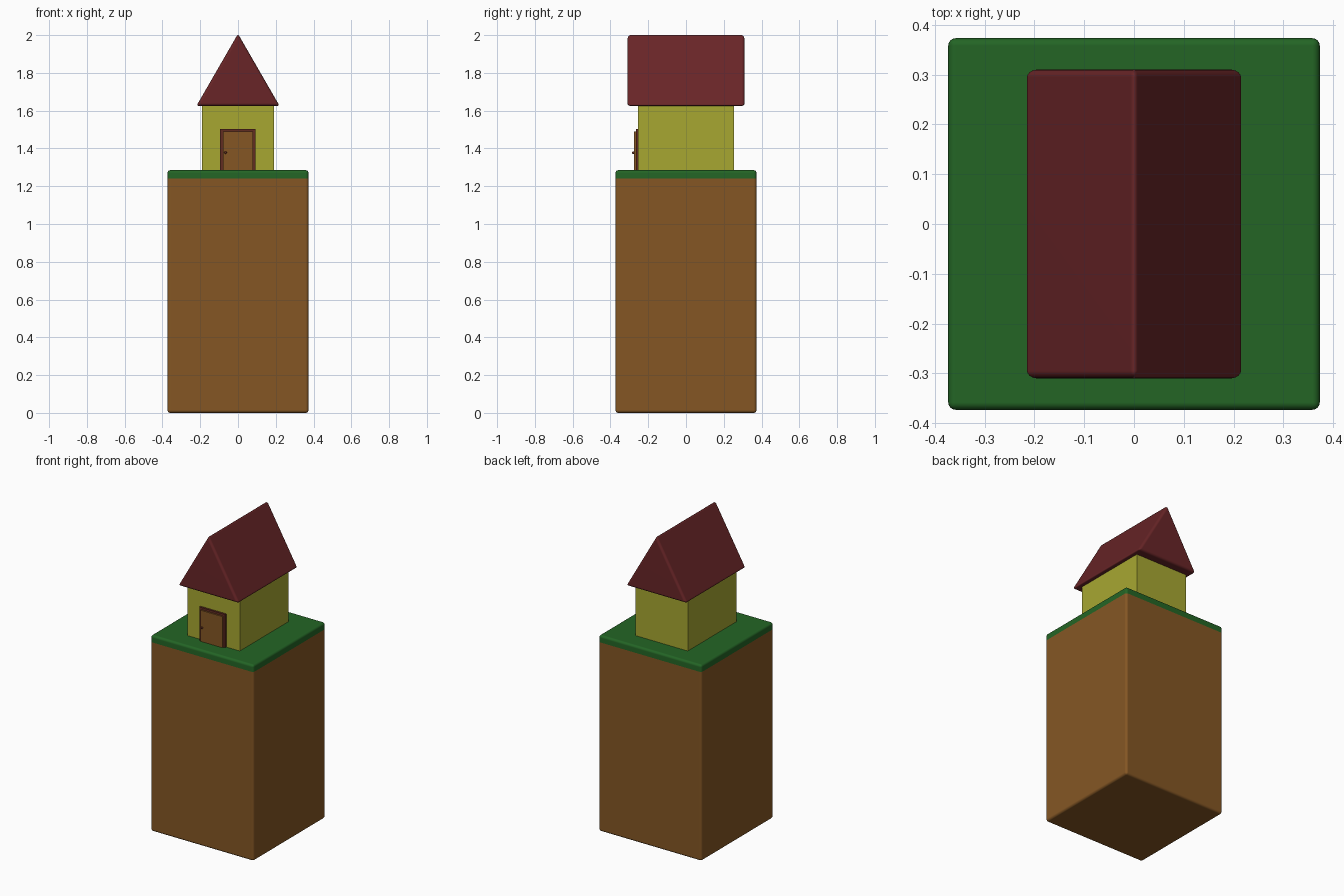
import bpy
import bmesh
import math
from mathutils import Vector

cube = bpy.data.objects.get("Cube")
if cube:
    bpy.data.objects.remove(cube, do_unlink=True)


def material(name, rgb):
    mat = bpy.data.materials.new(name)
    mat.use_nodes = True
    mat.diffuse_color = (*rgb, 1)
    mat.node_tree.nodes["Principled BSDF"].inputs["Base Color"].default_value = (*rgb, 1)
    return mat


EARTH = material("earth brown", (0.232, 0.094, 0.0175))
GRASS = material("grass green", (0.017, 0.130, 0.0185))
WALL = material("wall yellow", (0.39, 0.39, 0.031))
ROOF = material("roof red", (0.140, 0.0185, 0.0203))
FRAME = material("frame red brown", (0.120, 0.025, 0.015))


def prism(name, profile, low, high, mats, bevel=0.0, split=None):
    """Extrude an (x, z) profile along y, round its edges and fit it to the box low..high."""
    bm = bmesh.new()
    face = bm.faces.new([bm.verts.new((x, low[1], z)) for x, z in profile])
    ext = bmesh.ops.extrude_face_region(bm, geom=[face])["geom"]
    bmesh.ops.translate(bm, vec=(0, high[1] - low[1], 0),
                        verts=[v for v in ext if isinstance(v, bmesh.types.BMVert)])
    bmesh.ops.recalc_face_normals(bm, faces=bm.faces)
    if bevel:
        bmesh.ops.bevel(bm, geom=bm.edges[:], offset=bevel, segments=4,
                        profile=0.5, affect='EDGES')
    # Rounding shrinks sharp corners, so stretch back to the wanted size
    for axis in range(3):
        values = [v.co[axis] for v in bm.verts]
        start, size = min(values), max(values) - min(values)
        for v in bm.verts:
            v.co[axis] = low[axis] + (v.co[axis] - start) / size * (high[axis] - low[axis])
    # Cut at a height; faces above it take the second material
    if split:
        bmesh.ops.bisect_plane(bm, geom=bm.verts[:] + bm.edges[:] + bm.faces[:],
                               plane_co=(0, 0, split), plane_no=(0, 0, 1))
        for f in bm.faces:
            f.material_index = int(f.calc_center_median().z > split)
    mesh = bpy.data.meshes.new(name)
    bm.to_mesh(mesh)
    bm.free()
    for mat in mats:
        mesh.materials.append(mat)
    obj = bpy.data.objects.new(name, mesh)
    bpy.context.collection.objects.link(obj)
    if bevel:
        smooth(obj)
        obj.modifiers.new("Flat faces", 'WEIGHTED_NORMAL').keep_sharp = True
    return obj


def smooth(obj):
    bpy.ops.object.select_all(action='DESELECT')
    obj.select_set(True)
    bpy.context.view_layer.objects.active = obj
    bpy.ops.object.shade_smooth_by_angle(angle=math.radians(45))


def box(name, low, high, mats, **options):
    (x0, _, z0), (x1, _, z1) = low, high
    return prism(name, [(x0, z0), (x1, z0), (x1, z1), (x0, z1)], low, high, mats, **options)


# Tall earth block with a grass cap
box("ground_block", (-0.373, -0.373, 0), (0.373, 0.373, 1.285),
    [EARTH, GRASS], bevel=0.015, split=1.24)

# House walls
box("house_walls", (-0.19, -0.253, 1.28), (0.19, 0.253, 1.635), [WALL])

# Gabled roof, rounded edges
prism("roof", [(-0.222, 1.625), (0.222, 1.625), (0, 2.009)],
      (-0.215, -0.31, 1.625), (0.215, 0.31, 2.0), [ROOF], bevel=0.015)

# Door frame: an arch-shaped outline around the door
prism("door_frame", [(-0.094, 1.28), (-0.078, 1.28), (-0.078, 1.488), (0.078, 1.488),
                     (0.078, 1.28), (0.093, 1.28), (0.093, 1.503), (-0.094, 1.503)],
      (-0.094, -0.266, 1.28), (0.093, -0.25, 1.503), [FRAME])

# Door panel
box("door", (-0.079, -0.275, 1.28), (0.079, -0.25, 1.489), [EARTH])

# Door knob
bm = bmesh.new()
bmesh.ops.create_uvsphere(bm, u_segments=16, v_segments=10, radius=0.007)
bmesh.ops.translate(bm, vec=Vector((-0.066, -0.279, 1.378)), verts=bm.verts)
knob_mesh = bpy.data.meshes.new("door_knob")
bm.to_mesh(knob_mesh)
bm.free()
knob_mesh.materials.append(FRAME)
knob = bpy.data.objects.new("door_knob", knob_mesh)
bpy.context.collection.objects.link(knob)
smooth(knob)
